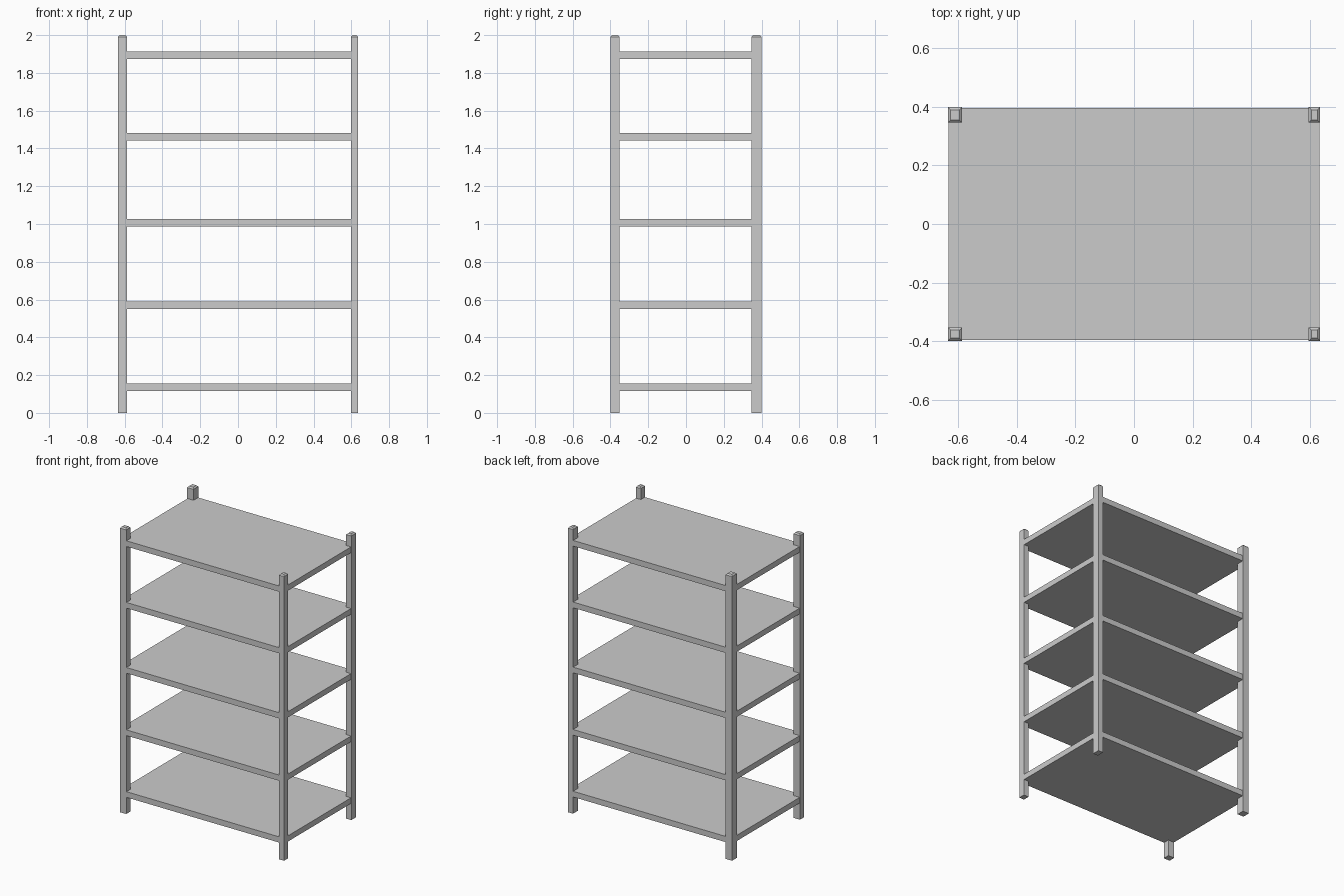
import bpy, bmesh

if "Cube" in bpy.data.objects:
    bpy.data.objects.remove(bpy.data.objects["Cube"])


def box(name, x0, x1, y0, y1, z0, z1, top_chamfer=0.0):
    bm = bmesh.new()
    bmesh.ops.create_cube(bm, size=1)
    for v in bm.verts:
        v.co.x = x1 if v.co.x > 0 else x0
        v.co.y = y1 if v.co.y > 0 else y0
        v.co.z = z1 if v.co.z > 0 else z0
    if top_chamfer:
        edges = [e for e in bm.edges if all(v.co.z == max(w.co.z for w in bm.verts) for v in e.verts)]
        bmesh.ops.bevel(bm, geom=edges, offset=top_chamfer, segments=1,
                        affect='EDGES', profile=0.5)
    mesh = bpy.data.meshes.new(name)
    bm.to_mesh(mesh)
    bm.free()
    obj = bpy.data.objects.new(name, mesh)
    bpy.context.collection.objects.link(obj)
    return obj


# Corner posts: left ones are slightly wider than right ones
post_x = {"left": (-0.636, -0.587), "right": (0.597, 0.636)}
post_y = {"front": (-0.399, -0.353), "back": (0.346, 0.399)}
for side, xs in post_x.items():
    for end, ys in post_y.items():
        box(f"{end}_{side}_post", *xs, *ys, 0, 2, top_chamfer=0.009)

# Shelves, set a hair inside the outer post faces
for i, z in enumerate((0.136, 0.569, 1.006, 1.462, 1.894)):
    box(f"shelf_{i + 1}", -0.634, 0.634, -0.397, 0.397, z - 0.02, z + 0.02)
